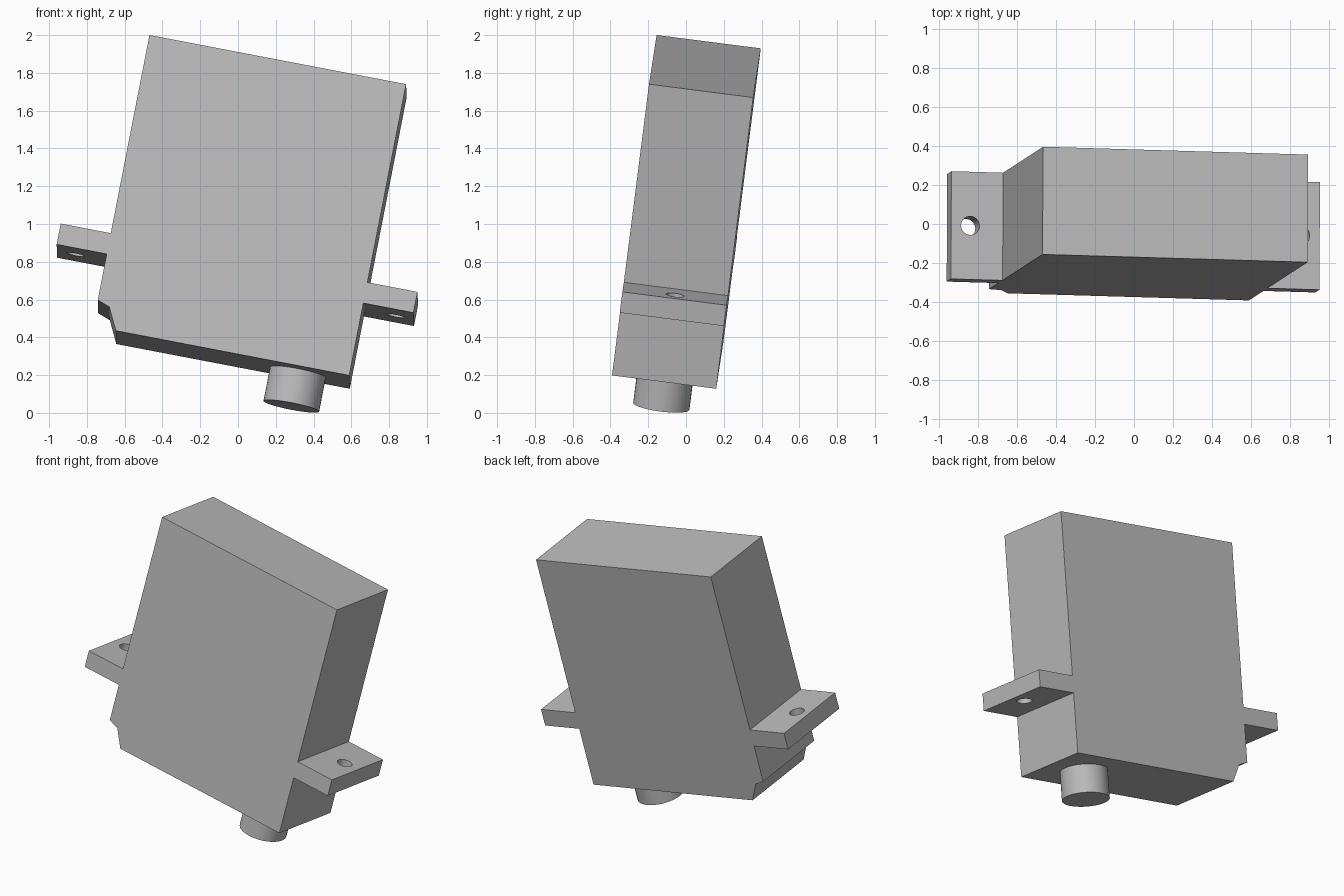
import bpy, bmesh, math
from mathutils import Matrix, Vector

if "Cube" in bpy.data.objects:
    bpy.data.objects.remove(bpy.data.objects["Cube"], do_unlink=True)

# Material
grey = bpy.data.materials.new("light_grey")
grey.use_nodes = True
colour = (0.5, 0.5, 0.5, 1)
grey.diffuse_color = colour
grey.node_tree.nodes["Principled BSDF"].inputs["Base Color"].default_value = colour

# Tilted frame of the whole device: origin is the middle of the top face
side = Vector((0.982, -0.029, -0.188)).normalized()
back = Vector((0, 0.992, -0.126)).normalized()
up = side.cross(back).normalized()
back = up.cross(side)
FRAME = Matrix((side, back, up)).transposed().to_4x4()
FRAME.translation = (0.212, 0.10, 1.835)

HALF_W, HALF_D = 0.692, 0.278
EAR, EAR_TOP, EAR_LOW = 0.27, -1.077, -1.19
BOTTOM, SHAFT_END = -1.583, -1.768


def finish(name, bm):
    bmesh.ops.recalc_face_normals(bm, faces=bm.faces)
    bm.transform(FRAME)
    mesh = bpy.data.meshes.new(name)
    bm.to_mesh(mesh)
    bm.free()
    mesh.materials.append(grey)
    obj = bpy.data.objects.new(name, mesh)
    bpy.context.collection.objects.link(obj)
    return obj


def cylinder(name, x, radius, z0, z1):
    bm = bmesh.new()
    bmesh.ops.create_cone(bm, cap_ends=True, segments=40, radius1=radius, radius2=radius,
                          depth=z1 - z0, matrix=Matrix.Translation((x, 0, (z0 + z1) / 2)))
    return finish(name, bm)


def smooth(obj):
    bpy.ops.object.select_all(action="DESELECT")
    bpy.context.view_layer.objects.active = obj
    obj.select_set(True)
    bpy.ops.object.shade_smooth_by_angle(angle=math.radians(30))


# Housing with mounting ears and a notched lower corner, as one extruded profile
W, E = HALF_W, HALF_W + EAR
profile = [(-W, 0), (-W, EAR_TOP), (-E, EAR_TOP), (-E, EAR_LOW), (-W, EAR_LOW),
           (-W, -1.44), (-W + 0.067, -1.465), (-W + 0.125, BOTTOM), (W, BOTTOM),
           (W, EAR_LOW), (E, EAR_LOW), (E, EAR_TOP), (W, EAR_TOP), (W, 0)]
bm = bmesh.new()
face = bm.faces.new([bm.verts.new((x, -HALF_D, z)) for x, z in profile])
new = bmesh.ops.extrude_face_region(bm, geom=[face])["geom"]
bmesh.ops.translate(bm, vec=(0, 2 * HALF_D, 0),
                    verts=[v for v in new if isinstance(v, bmesh.types.BMVert)])
housing = finish("housing", bm)

# Screw holes through both ears
for sign in (-1, 1):
    cutter = cylinder("hole_cutter", sign * (W + 0.17), 0.048, EAR_LOW - 0.1, EAR_TOP + 0.1)
    cutter.hide_render = True
    cut = housing.modifiers.new("screw_hole", "BOOLEAN")
    cut.operation, cut.solver, cut.object = "DIFFERENCE", "EXACT", cutter
    bpy.context.view_layer.objects.active = housing
    bpy.ops.object.modifier_apply(modifier=cut.name)
    bpy.data.objects.remove(cutter, do_unlink=True)
smooth(housing)

# Output shaft under the housing, centred half a depth in from the right edge
shaft = cylinder("output_shaft", W - HALF_D, 0.15, SHAFT_END, BOTTOM + 0.02)
smooth(shaft)
